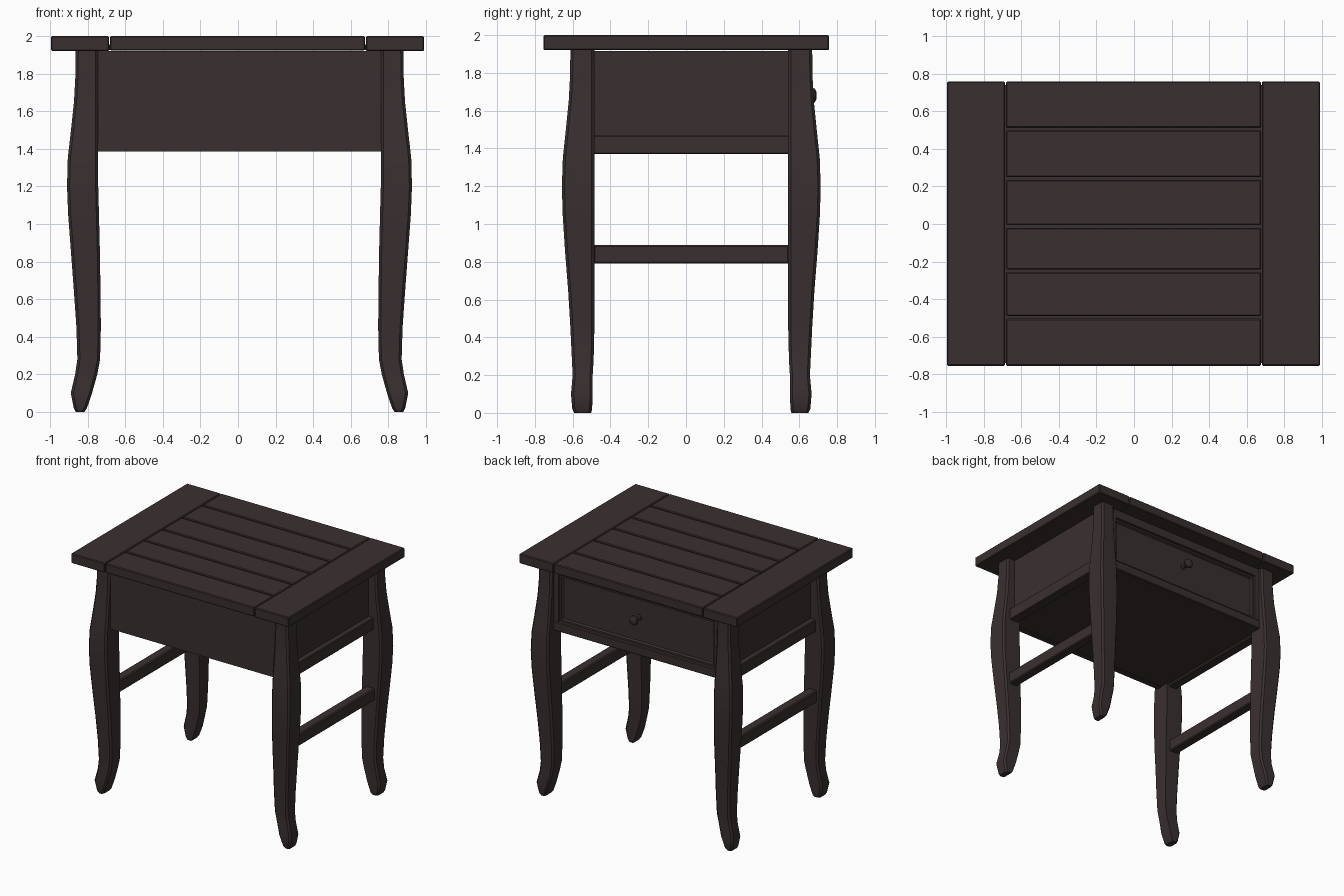
import bpy, bmesh, math
from mathutils import Matrix

cube = bpy.data.objects.get("Cube")
if cube:
    bpy.data.objects.remove(cube, do_unlink=True)

wood = bpy.data.materials.new("dark brown wood")
wood.use_nodes = True
COLOUR = (0.042, 0.029, 0.030, 1)
wood.diffuse_color = COLOUR
wood.node_tree.nodes["Principled BSDF"].inputs["Base Color"].default_value = COLOUR

CX, CY = 0.008, 0.028  # centre of the leg frame


def finish(name, bm, smooth=False):
    bmesh.ops.recalc_face_normals(bm, faces=bm.faces)
    mesh = bpy.data.meshes.new(name)
    bm.to_mesh(mesh)
    bm.free()
    mesh.materials.append(wood)
    obj = bpy.data.objects.new(name, mesh)
    bpy.context.collection.objects.link(obj)
    if smooth:
        bpy.ops.object.select_all(action='DESELECT')
        obj.select_set(True)
        bpy.context.view_layer.objects.active = obj
        bpy.ops.object.shade_smooth_by_angle(angle=math.radians(28))
    return obj


def box(name, xs, ys, zs, bevel=0.0):
    bm = bmesh.new()
    bmesh.ops.create_cube(bm, size=1)
    for v in bm.verts:
        for i, (lo, hi) in enumerate((xs, ys, zs)):
            v.co[i] = lo if v.co[i] < 0 else hi
    if bevel:
        bmesh.ops.bevel(bm, geom=bm.edges[:], offset=bevel, segments=1, affect='EDGES')
    return finish(name, bm)


# Curved legs: rows of height, inner x, outer x, inner y, outer y
LEG = [(0.00, .825, .872, .53, .62), (0.02, .812, .882, .525, .63),
       (0.10, .785, .898, .522, .637), (0.20, .757, .875, .522, .628),
       (0.28, .742, .863, .517, .632), (0.45, .738, .868, .513, .640),
       (0.65, .740, .882, .513, .652), (0.85, .743, .897, .513, .668),
       (1.05, .748, .912, .513, .681), (1.20, .752, .918, .513, .685),
       (1.35, .752, .914, .513, .680), (1.50, .752, .897, .513, .664),
       (1.65, .752, .881, .513, .649), (1.78, .752, .874, .513, .642),
       (1.925, .752, .872, .513, .640)]


def leg(name, sx, sy, c=0.014):
    bm = bmesh.new()
    rings = []
    for z, a, b, d, e in LEG:
        pts = [(a, d), (b - c, d), (b, d + c), (b, e - c), (b - c, e), (a + c, e), (a, e - c)]
        rings.append([bm.verts.new((CX + sx * x, CY + sy * y, z)) for x, y in pts])
    for low, high in zip(rings, rings[1:]):
        for i in range(len(low)):
            j = (i + 1) % len(low)
            bm.faces.new((low[i], low[j], high[j], high[i]))
    bm.faces.new(rings[0])
    bm.faces.new(rings[-1])
    finish(name, bm, smooth=True)


for sx, xname in ((1, "left"), (-1, "right")):
    for sy, yname in ((1, "back"), (-1, "front")):
        leg(f"{yname}_{xname}_leg", sx, sy)

    # Side panel, lower rail and stretcher between each pair of legs
    def span(a, b):
        return sorted((CX + sx * a, CX + sx * b))
    ys = (CY - .518, CY + .518)
    box(f"{xname}_side_panel", span(.77, .805), ys, (1.40, 1.915))
    box(f"{xname}_side_rail", span(.77, .85), ys, (1.37, 1.47), .006)
    box(f"{xname}_stretcher", span(.78, .86), ys, (.79, .89), .008)

# Cabinet body
inner = (CX - .756, CX + .756)
box("front_panel", inner, (-.60, -.55), (1.385, 1.92))
box("cabinet_bottom", (CX - .775, CX + .775), (-.56, .60), (1.39, 1.41))
box("back_top_rail", inner, (.57, .635), (1.85, 1.92))
box("back_bottom_rail", inner, (.57, .64), (1.385, 1.46), .006)
for s, side in ((1, "left"), (-1, "right")):
    box(f"back_{side}_stile", sorted((CX + s * .756, CX + s * .71)), (.57, .635), (1.46, 1.85))

# Drawer front with a sunken bevelled field
bm = bmesh.new()
bmesh.ops.create_cube(bm, size=1, matrix=Matrix.Translation((CX, .595, 1.655))
                      @ Matrix.Diagonal((1.41, .05, .38, 1)))
bm.normal_update()
face = max(bm.faces, key=lambda f: f.normal.y)
bmesh.ops.inset_region(bm, faces=[face], thickness=.02)
bmesh.ops.inset_region(bm, faces=[face], thickness=.012, depth=-.015)
finish("drawer_front", bm)

# Turned knob: distance from drawer, radius
KNOB = [(0, .026), (.012, .026), (.018, .015), (.045, .015), (.055, .032),
        (.068, .04), (.080, .036), (.088, .02), (.09, .004)]
bm = bmesh.new()
rings = []
for d, r in KNOB:
    rings.append([bm.verts.new((CX + r * math.cos(t * math.tau / 16), .602 + d,
                                1.68 + r * math.sin(t * math.tau / 16))) for t in range(16)])
for low, high in zip(rings, rings[1:]):
    for i in range(16):
        j = (i + 1) % 16
        bm.faces.new((low[i], low[j], high[j], high[i]))
bm.faces.new(rings[0])
bm.faces.new(rings[-1])
finish("drawer_knob", bm, smooth=True)

# Table top: two end boards and six planks
box("right_end_board", (-.995, -.686), (-.755, .758), (1.92, 2.0), .006)
box("left_end_board", (.680, .99), (-.755, .758), (1.92, 2.0), .006)
edges = [-.755, -.497, -.25, -.013, .242, .505, .758]
for i, (a, b) in enumerate(zip(edges, edges[1:])):
    lo = a if i == 0 else a + .007
    hi = b if i == 5 else b - .007
    box(f"top_plank_{i + 1}", (-.681, .676), (lo, hi), (1.923, 2.0), .006)
box("top_backing", (-.70, .70), (-.74, .74), (1.925, 1.955))
